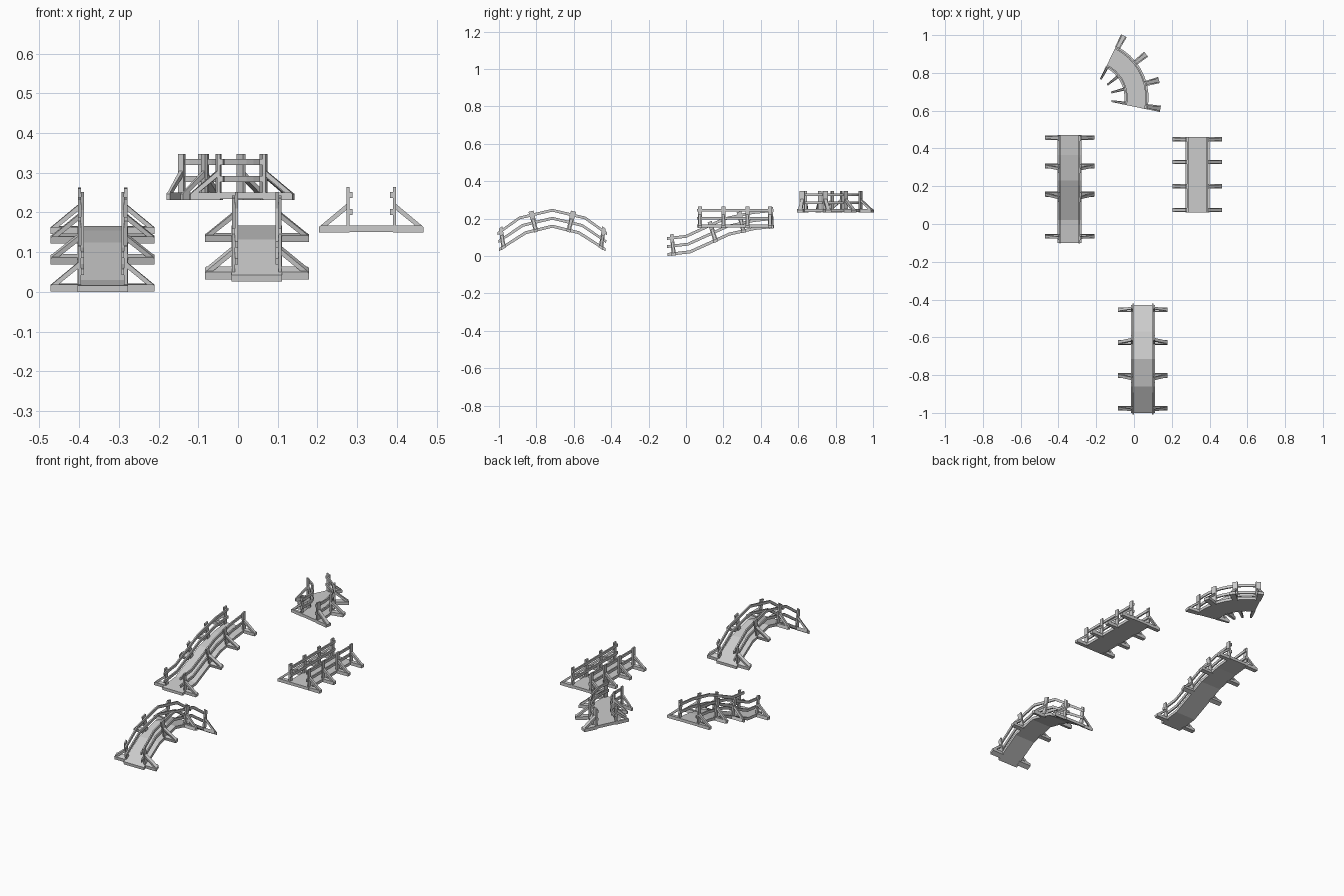
import bpy, bmesh
from math import sin, cos, radians
from mathutils import Vector

if "Cube" in bpy.data.objects:
    bpy.data.objects.remove(bpy.data.objects["Cube"])


def line_frame(cx, stations):
    """Frame following (y, z, tilt) stations: u is y, v is sideways, w is up from the deck."""
    def frame(u, v, w):
        i = 0
        while i < len(stations) - 2 and u > stations[i + 1][0]:
            i += 1
        a, b = stations[i], stations[i + 1]
        t = (u - a[0]) / (b[0] - a[0])
        z = a[1] + t * (b[1] - a[1])
        tilt = a[2] + t * (b[2] - a[2])
        return Vector((cx + v, u - w * sin(tilt), z + w * cos(tilt)))
    return frame


def arc_frame(cx, cy, r, z):
    """Flat curved frame: u is the angle in degrees."""
    def frame(u, v, w):
        a = radians(u)
        return Vector((cx + (r + v) * cos(a), cy + (r + v) * sin(a), z + w))
    return frame


def sweep(bm, frame, profile, us):
    """Sweep a (v, w) profile along the frame through each u, capped at both ends."""
    rings = [[bm.verts.new(frame(u, v, w)) for v, w in profile] for u in us]
    n = len(profile)
    for a, b in zip(rings, rings[1:]):
        for i in range(n):
            j = (i + 1) % n
            bm.faces.new((a[i], a[j], b[j], b[i]))
    bm.faces.new(rings[0][::-1])
    bm.faces.new(rings[-1])


def finish(name, bm):
    bmesh.ops.recalc_face_normals(bm, faces=bm.faces)
    me = bpy.data.meshes.new(name)
    bm.to_mesh(me)
    bm.free()
    bpy.context.collection.objects.link(bpy.data.objects.new(name, me))


def rect(v0, v1, w0, w1):
    return [(v0, w0), (v1, w0), (v1, w1), (v0, w1)]


def mirrored(profile):
    return [profile, [(-v, w) for v, w in profile]]


DECK = rect(-0.0635, 0.0635, -0.016, 0.0)
POST = rect(0.0545, 0.0625, -0.004, 0.097)
RAILS = [rect(0.047, 0.0545, 0.027, 0.042), rect(0.047, 0.0545, 0.070, 0.085)]
BEAM = [(0.055, -0.018), (0.131, -0.018), (0.131, -0.003), (0.127, 0.0), (0.055, 0.0)]
BRACE = [(0.113, -0.002), (0.130, -0.002), (0.0615, 0.055), (0.0615, 0.040)]


def bridge(name, frame, us, posts, unit=1.0):
    # Walkway slab
    bm = bmesh.new()
    sweep(bm, frame, DECK, us)
    finish(name + "_deck", bm)
    # Two handrails per side
    bm = bmesh.new()
    for rail in RAILS:
        for p in mirrored(rail):
            sweep(bm, frame, p, us)
    finish(name + "_rails", bm)
    # Posts, outrigger beams and diagonal braces
    for part, prof, half in (("posts", POST, 0.011), ("beams", BEAM, 0.011), ("braces", BRACE, 0.007)):
        bm = bmesh.new()
        for u in posts:
            for p in mirrored(prof):
                sweep(bm, frame, p, [u - half * unit, u + half * unit])
        finish(name + "_" + part, bm)


# Arched bridge
c = -0.715
arch = [(c - 0.285, 0.042, 0.1), (c - 0.145, 0.132, 0.4), (c, 0.167, 0.0),
        (c + 0.145, 0.132, -0.4), (c + 0.285, 0.042, -0.1)]
bridge("arched_bridge", line_frame(0.0475, arch), [s[0] for s in arch],
       [c - 0.262, c - 0.09, c + 0.09, c + 0.262])

# Rising ramp bridge
ramp = [(-0.1, 0.016, 0.03), (0.02, 0.03, 0.27), (0.23, 0.125, 0.32),
        (0.365, 0.155, 0.16), (0.47, 0.166, 0.03)]
bridge("ramp_bridge", line_frame(-0.341, ramp), [s[0] for s in ramp],
       [-0.067, 0.155, 0.305, 0.457])

# Straight bridge
flat = [(0.06, 0.167, 0), (0.46, 0.167, 0)]
bridge("straight_bridge", line_frame(0.3355, flat), [0.06, 0.46],
       [0.074, 0.2, 0.328, 0.449])

# Curved bridge
a0, a1 = -9.0, 62.0
end0, end1 = a0 - 2.6, a1 + 2.0
bridge("curved_bridge", arc_frame(-0.228, 0.668, 0.2415, 0.25),
       [end0 + (end1 - end0) * i / 9 for i in range(10)],
       [a0 + (a1 - a0) * i / 3 for i in range(4)], unit=237.0)
